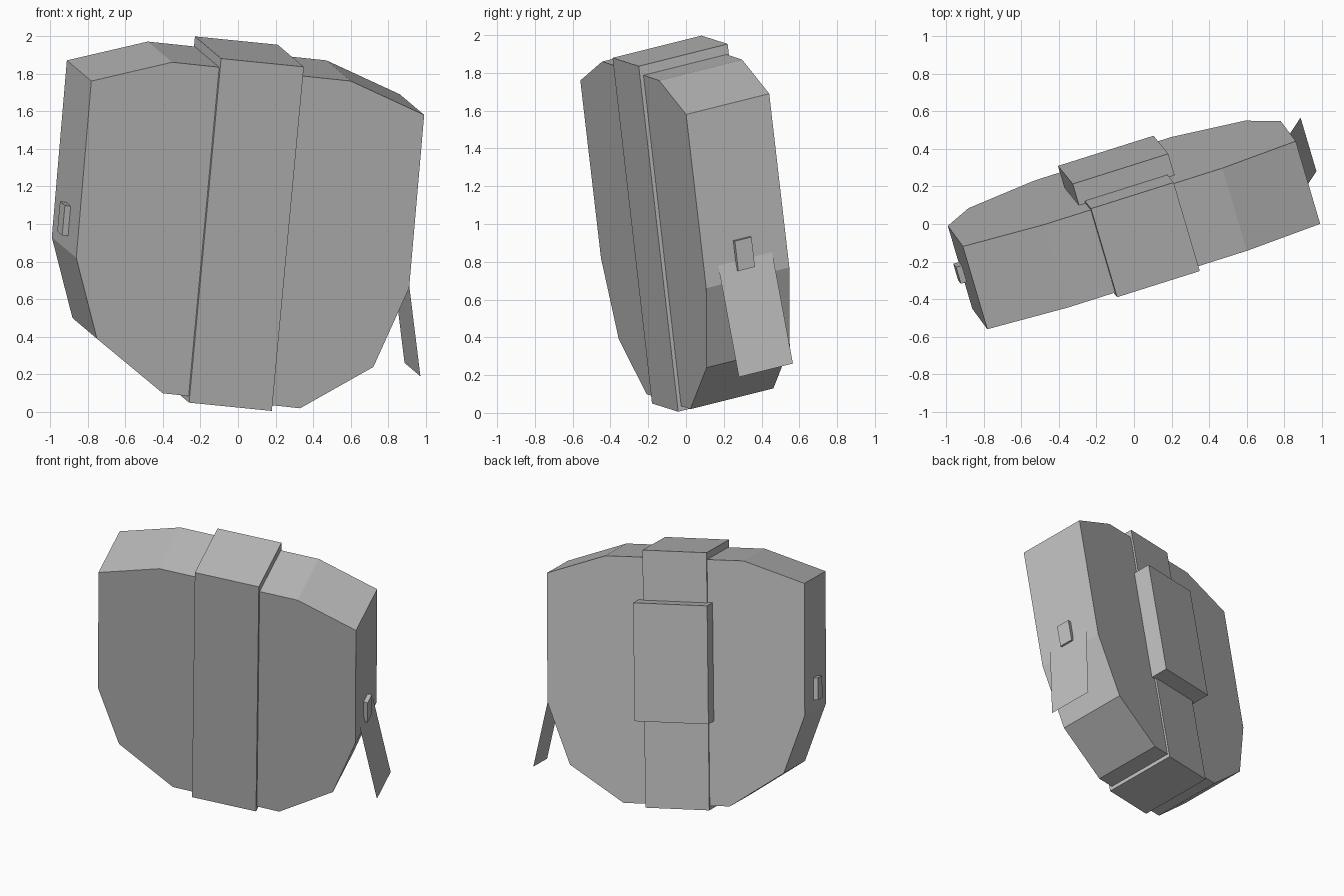
import bpy
import bmesh
from mathutils import Vector

cube = bpy.data.objects.get("Cube")
if cube:
    bpy.data.objects.remove(cube)

# Leaning axes shared by every part: across, through (body depth), up
ACROSS = Vector((0.95, 0.30, -0.095))
DEPTH = Vector((-0.13, 0.44, 0.11))
UP = Vector((0.092, -0.113, 0.989))

grey = bpy.data.materials.new("plain grey")
grey.use_nodes = True
grey.diffuse_color = (0.5, 0.5, 0.5, 1)
grey.node_tree.nodes["Principled BSDF"].inputs["Base Color"].default_value = (0.5, 0.5, 0.5, 1)


def extrude_part(name, outline, path=None):
    """Make a flat outline and, if a path is given, sweep it into a prism."""
    bm = bmesh.new()
    face = bm.faces.new([bm.verts.new(p) for p in outline])
    if path:
        swept = bmesh.ops.extrude_face_region(bm, geom=[face], use_keep_orig=True)
        verts = [g for g in swept["geom"] if isinstance(g, bmesh.types.BMVert)]
        bmesh.ops.translate(bm, verts=verts, vec=path)
        bmesh.ops.recalc_face_normals(bm, faces=bm.faces)
    mesh = bpy.data.meshes.new(name)
    bm.to_mesh(mesh)
    bm.free()
    mesh.materials.append(grey)
    obj = bpy.data.objects.new(name, mesh)
    bpy.context.collection.objects.link(obj)
    return obj


def slanted_box(name, corner, width, depth, height):
    """Box along the leaning axes, from its lower front right corner."""
    c, u, w = Vector(corner), ACROSS * width, UP * height
    return extrude_part(name, [c, c + u, c + u + w, c + w], DEPTH * depth)


# Many-sided body, its outline lying on the leaning front plane
profile = [(-0.78, 1.76), (-0.86, 0.82), (-0.75, 0.39), (-0.40, 0.10), (0.33, 0.02),
           (0.72, 0.24), (0.91, 0.66), (0.99, 1.58), (0.60, 1.76), (-0.35, 1.86)]
extrude_part("body", [(x, 0.302 * x - 0.142 * z - 0.074, z) for x, z in profile], DEPTH)

# Band wrapped around the middle
band_corner = Vector((-0.26, -0.18, 0.05))
slanted_box("band", band_corner, 0.463, 1.07, 1.85)

# Pouch on the back
pouch_corner = band_corner + DEPTH * 1.04 - ACROSS * 0.036 + UP * 0.64
slanted_box("back_pouch", pouch_corner, 0.535, 0.26, 0.85)

# Small studs on both sides
slanted_box("right_stud", (-0.935, -0.30, 0.94), 0.04, 0.2, 0.16)
slanted_box("left_stud", (0.855, 0.265, 0.755), 0.04, 0.2, 0.16)

# Thin flap hanging from the left side
flap_edge = DEPTH * 0.65
top, bottom = Vector((0.897, 0.17, 0.78)), Vector((0.97, 0.28, 0.19))
extrude_part("left_flap", [top, bottom, bottom + flap_edge, top + flap_edge])
